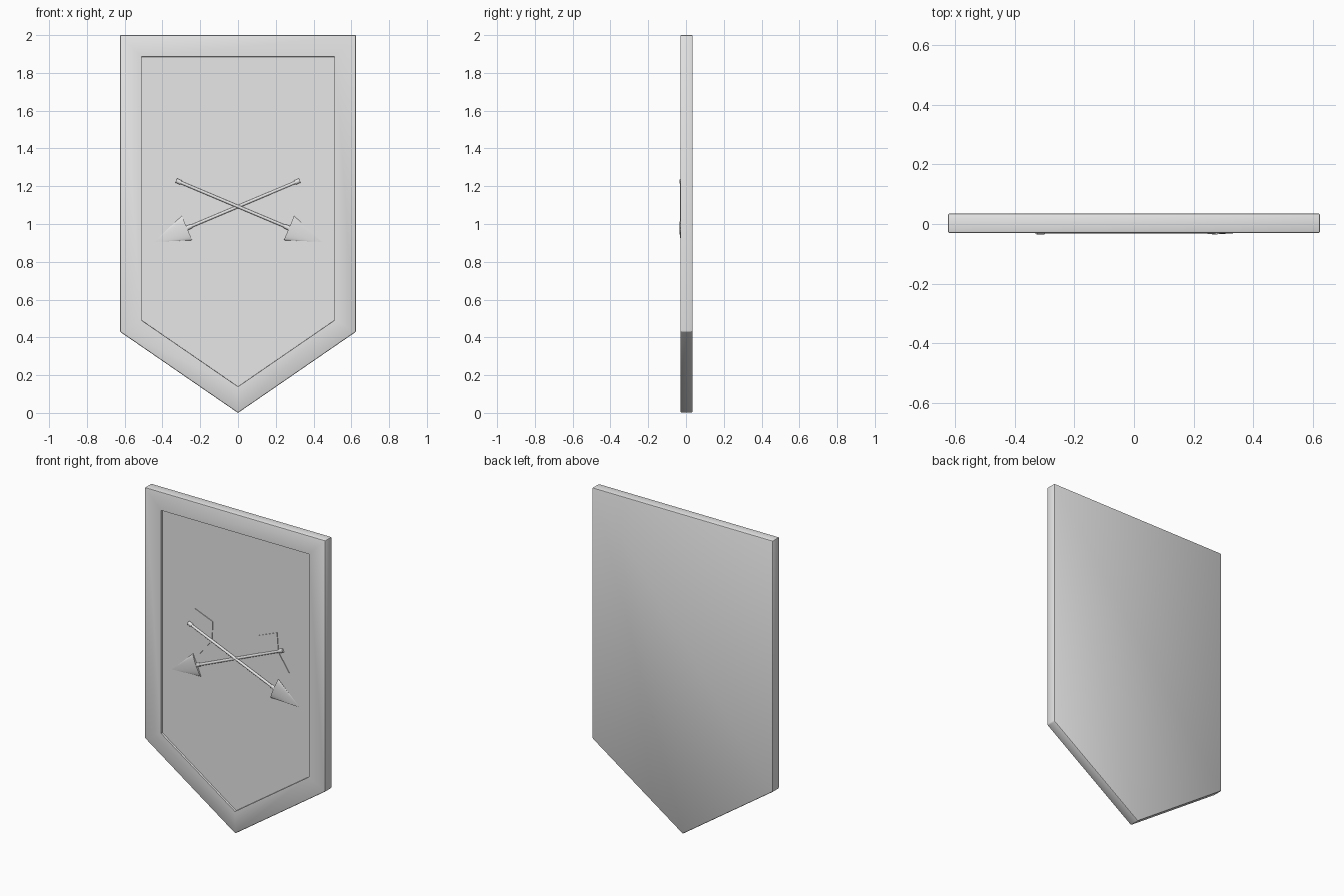
import bpy, bmesh, math
from mathutils import Vector, Matrix

cube = bpy.data.objects.get("Cube")
if cube:
    bpy.data.objects.remove(cube, do_unlink=True)

grey = bpy.data.materials.new("plain_grey")
grey.use_nodes = True
grey.diffuse_color = (0.8, 0.8, 0.8, 1)
grey.node_tree.nodes["Principled BSDF"].inputs["Base Color"].default_value = (0.8, 0.8, 0.8, 1)

FRONT, BACK, PANEL = -0.03, 0.035, -0.018


def finish(bm, name):
    bmesh.ops.recalc_face_normals(bm, faces=bm.faces[:])
    mesh = bpy.data.meshes.new(name)
    bm.to_mesh(mesh)
    bm.free()
    mesh.materials.append(grey)
    obj = bpy.data.objects.new(name, mesh)
    bpy.context.collection.objects.link(obj)
    bpy.ops.object.select_all(action='DESELECT')
    obj.select_set(True)
    bpy.context.view_layer.objects.active = obj
    bpy.ops.object.shade_smooth_by_angle(angle=math.radians(35))
    return obj


def prism(faces, front, back):
    """Solid made from adjoining outlines in the x-z plane."""
    bm = bmesh.new()
    for outline in faces:
        bm.faces.new([bm.verts.new((x, front, z)) for x, z in outline])
    bmesh.ops.remove_doubles(bm, verts=bm.verts[:], dist=0.0001)
    made = bmesh.ops.extrude_face_region(bm, geom=bm.faces[:])["geom"]
    for v in made:
        if isinstance(v, bmesh.types.BMVert):
            v.co.y = back
    bmesh.ops.recalc_face_normals(bm, faces=bm.faces[:])
    return bm


# Pointed board with softened edges and a sunken front panel
W, SHOULDER, TOP = 0.625, 0.43, 2.0
bm = prism([[(-W, TOP), (-W, SHOULDER), (0, 0), (W, SHOULDER), (W, TOP)]], FRONT, BACK)
bmesh.ops.bevel(bm, geom=bm.edges[:], offset=0.006, segments=2, profile=0.5, affect='EDGES')
bmesh.ops.recalc_face_normals(bm, faces=bm.faces[:])
face = min(bm.faces, key=lambda f: f.calc_center_median().y - f.calc_area())
bmesh.ops.inset_region(bm, faces=[face], thickness=0.108, use_even_offset=True)
bmesh.ops.inset_region(bm, faces=[face], thickness=0.001, depth=FRONT - PANEL,
                       use_even_offset=True)
finish(bm, "board")


def rod(name, start, end, y, r1, r2, flat=1.0, sides=16):
    """Tapered rod between two x-z points, squashed front to back by flat."""
    a, b = Vector((start[0], 0, start[1])), Vector((end[0], 0, end[1]))
    bm = bmesh.new()
    bmesh.ops.create_cone(bm, cap_ends=True, segments=sides, radius1=r1, radius2=r2,
                          depth=(b - a).length)
    turn = (b - a).to_track_quat('Z', 'Y').to_matrix().to_4x4()
    bm.transform(Matrix.Translation((a + b) / 2 + Vector((0, y, 0)))
                 @ Matrix.Diagonal((1, flat, 1, 1)) @ turn)
    return finish(bm, name)


# Two crossed arrows, one lying over the other
FEATHER = [[(-0.16, 1.28), (-0.285, 1.33), (-0.295, 1.21), (-0.165, 1.16)],
           [(-0.165, 1.16), (-0.295, 1.21), (-0.37, 1.10), (-0.25, 1.055)]]
for side, s, y in (("left", 1, -0.024), ("right", -1, -0.019)):
    tail, tip = Vector((-0.32 * s, 1.227)), Vector((0.445 * s, 0.905))
    along = (tip - tail).normalized()
    neck = tip - along * 0.19
    rod(side + "_shaft", tail, neck, y, 0.008, 0.008)
    rod(side + "_nock", tail - along * 0.008, tail + along * 0.02, y, 0.012, 0.012, 0.9)
    rod(side + "_socket", neck - along * 0.025, neck + along * 0.01, y, 0.011, 0.013, 0.8)
    rod(side + "_arrowhead", neck, tip, y, 0.07, 0.0, 0.157, 24)
    outline = [[(x * s, z) for x, z in quad] for quad in FEATHER]
    finish(prism(outline, -0.022, PANEL + 0.002), side + "_feather")
